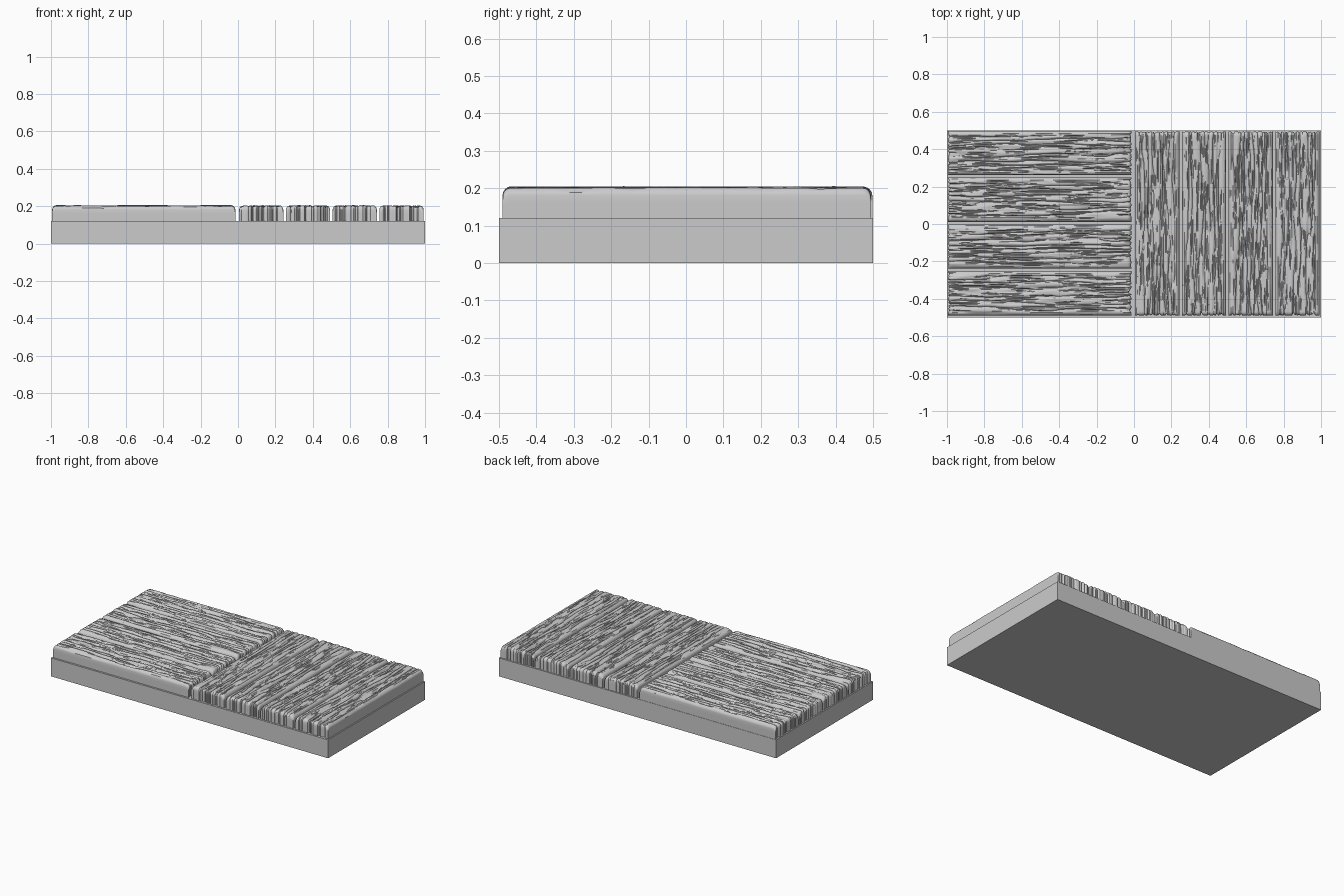
import bpy
import bmesh
import math
from mathutils import Matrix, Vector, noise

old = bpy.data.objects.get("Cube")
if old:
    bpy.data.objects.remove(old, do_unlink=True)

BASE_TOP = 0.12
HEIGHT = 0.083
RADIUS = 0.022

grey = bpy.data.materials.new("weathered_grey")
grey.use_nodes = True
grey.diffuse_color = (0.6, 0.6, 0.6, 1)
grey.node_tree.nodes["Principled BSDF"].inputs["Base Color"].default_value = (0.6, 0.6, 0.6, 1)


def finish(bm, name, angle):
    bmesh.ops.recalc_face_normals(bm, faces=bm.faces)
    mesh = bpy.data.meshes.new(name)
    bm.to_mesh(mesh)
    bm.free()
    mesh.materials.append(grey)
    obj = bpy.data.objects.new(name, mesh)
    bpy.context.collection.objects.link(obj)
    bpy.ops.object.select_all(action="DESELECT")
    obj.select_set(True)
    bpy.context.view_layer.objects.active = obj
    bpy.ops.object.shade_smooth_by_angle(angle=math.radians(angle))
    return obj


def rounded_profile(half, steps):
    """Wall, round shoulder and flat top: (position, height drop, outward normal)."""
    left = [(-half, HEIGHT, -1), (-half, HEIGHT / 2, -1)]
    for i in range(5):
        a = math.pi / 2 * i / 4
        left.append((-half + RADIUS * (1 - math.cos(a)),
                     RADIUS * (1 - math.sin(a)), -math.cos(a)))
    inner = half - RADIUS
    top = [(-inner + 2 * inner * i / steps, 0, 0) for i in range(1, steps)]
    return left + top + [(-p, d, -n) for p, d, n in reversed(left)]


def grain_depth(u, v, ridges, seed):
    """Depth of wavy grooves that run along the plank."""
    wave = noise.noise(Vector((u * 2.6, v * 5, seed)))
    wave += 0.35 * noise.noise(Vector((u * 7, v * 12, seed + 9)))
    phase = ridges * (v + 0.5) + 0.9 * wave
    groove = 1 - abs(math.sin(math.pi * phase)) ** 0.45
    fade = 0.65 + 0.7 * noise.noise(Vector((u * 3, math.floor(phase) * 3.7, seed + 4)))
    crack = max(0, noise.noise(Vector((u * 8, v * 26, seed + 20))) - 0.12)
    swell = noise.noise(Vector((u * 3, v * 7, seed + 30)))
    return 0.017 * groove * max(fade, 0.15) + 0.022 * crack - 0.004 * swell


def plank(name, centre, length, width, ridges, seed, turned):
    along = rounded_profile(length / 2, 100)
    across = rounded_profile(width / 2, 72)
    bm = bmesh.new()
    rows = []
    for x, drop_x, nx in along:
        row = []
        for y, drop_y, ny in across:
            depth = grain_depth(x, y / width, ridges, seed)
            face_up = (1 - abs(nx)) * (1 - abs(ny))
            # Grooves wrap over the plank ends but leave the long sides smooth
            z = HEIGHT * (1 - drop_x / HEIGHT) * (1 - drop_y / HEIGHT) - depth * face_up
            px = x - nx * max(depth, 0) * 0.8 * (1 - abs(ny))
            row.append(bm.verts.new((px, y, BASE_TOP + max(z, 0))))
        rows.append(row)
    for a, b in zip(rows, rows[1:]):
        for j in range(len(a) - 1):
            bm.faces.new((a[j], b[j], b[j + 1], a[j + 1]))
    turn = Matrix.Rotation(math.pi / 2 if turned else 0, 4, "Z")
    bm.transform(Matrix.Translation(centre) @ turn)
    return finish(bm, name, 40)


# Solid slab under the planks
slab = bmesh.new()
bmesh.ops.create_cube(slab, size=1, matrix=Matrix.Translation((0, 0, BASE_TOP / 2))
                      @ Matrix.Diagonal((2, 1, BASE_TOP, 1)))
finish(slab, "base_slab", 30)

# Four lengthwise planks on one half, four crosswise on the other
for i in range(4):
    offset = 0.25 * i - 0.375
    ridges = 7 if i % 2 == 0 else 9
    plank(f"lengthwise_plank_{i + 1}", (-0.504, offset + 0.005, 0), 0.98, 0.236, ridges, i * 11 + 1.3, False)
    plank(f"crosswise_plank_{i + 1}", (0.499 + offset, 0.002, 0), 0.985, 0.236, 16 - ridges, i * 13 + 60.7, True)
